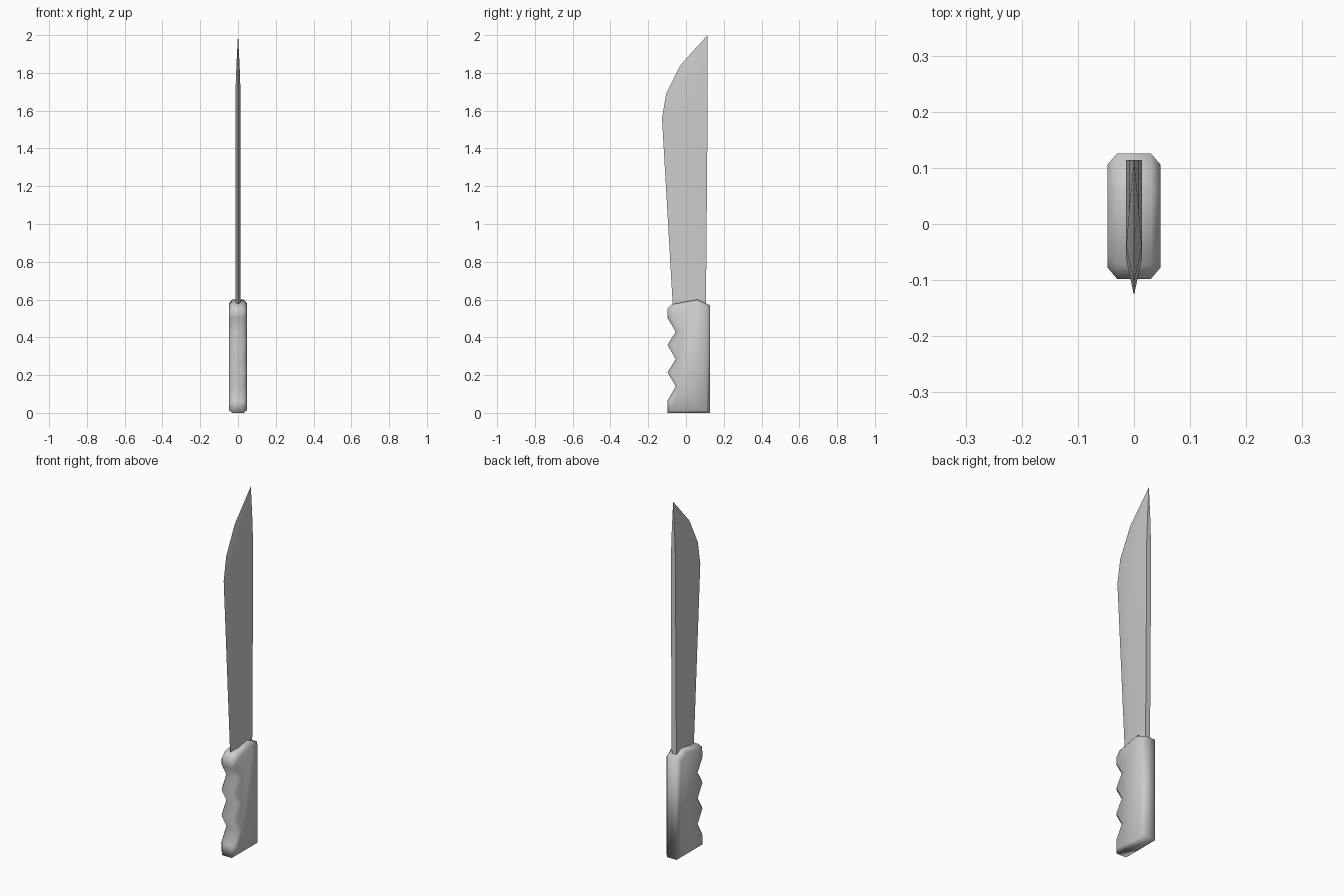
import bpy
import bmesh

if "Cube" in bpy.data.objects:
    bpy.data.objects.remove(bpy.data.objects["Cube"])


def loft(name, rings, smooth):
    """Skin a stack of equal-length rings, cap both ends, shade by angle."""
    bm = bmesh.new()
    loops = [[bm.verts.new(p) for p in ring] for ring in rings]
    n = len(loops[0])
    for a, b in zip(loops, loops[1:]):
        for i in range(n):
            j = (i + 1) % n
            bm.faces.new((a[i], a[j], b[j], b[i]))
    bm.faces.new(loops[0][::-1])
    bm.faces.new(loops[-1])
    bmesh.ops.remove_doubles(bm, verts=bm.verts, dist=1e-5)
    bmesh.ops.dissolve_degenerate(bm, dist=1e-5, edges=bm.edges)
    bmesh.ops.recalc_face_normals(bm, faces=bm.faces)
    mesh = bpy.data.meshes.new(name)
    bm.to_mesh(mesh)
    bm.free()
    obj = bpy.data.objects.new(name, mesh)
    bpy.context.collection.objects.link(obj)
    bpy.ops.object.select_all(action='DESELECT')
    obj.select_set(True)
    bpy.context.view_layer.objects.active = obj
    bpy.ops.object.shade_smooth_by_angle(angle=smooth)
    return obj


# Handle: side profile (y, z) with finger grooves, chamfered to both sides
FRONT, BACK, GROOVE = -0.098, 0.126, -0.054
profile = [(BACK, 0.0), (FRONT, 0.0), (FRONT, 0.065)]
for k in range(3):
    profile += [(GROOVE, 0.14 + 0.145 * k), (FRONT, 0.215 + 0.144 * k)]
profile += [(FRONT, 0.55), (-0.073, 0.575), (0.06, 0.6), (BACK, 0.57)]


def inset(y, z):
    """Pull a profile point inwards for the chamfered side face."""
    if y < -0.05:
        y += 0.02
    elif y > 0.1:
        y -= 0.02
    if z < 0.01:
        z += 0.014
    elif z > 0.54:
        z -= 0.018
    return y, z


inner = [inset(*p) for p in profile]
loft("handle", [[(x, y, z) for y, z in pts] for x, pts in
                ((-0.047, inner), (-0.030, profile), (0.030, profile), (0.047, inner))], 1.2)

# Blade: rows of (z, cutting edge y, bevel start y, spine y, half thickness)
rows = [(0.50, -0.066, -0.015, 0.105, 0.0145),
        (1.56, -0.127, -0.060, 0.114, 0.0145),
        (1.69, -0.105, -0.042, 0.114, 0.0138),
        (1.84, -0.030, 0.025, 0.114, 0.0085),
        (2.00, 0.1138, 0.1139, 0.114, 0.0002)]
loft("blade", [[(0, e, z), (w, b, z), (w, s, z), (-w, s, z), (-w, b, z)]
               for z, e, b, s, w in rows], 0.5)
